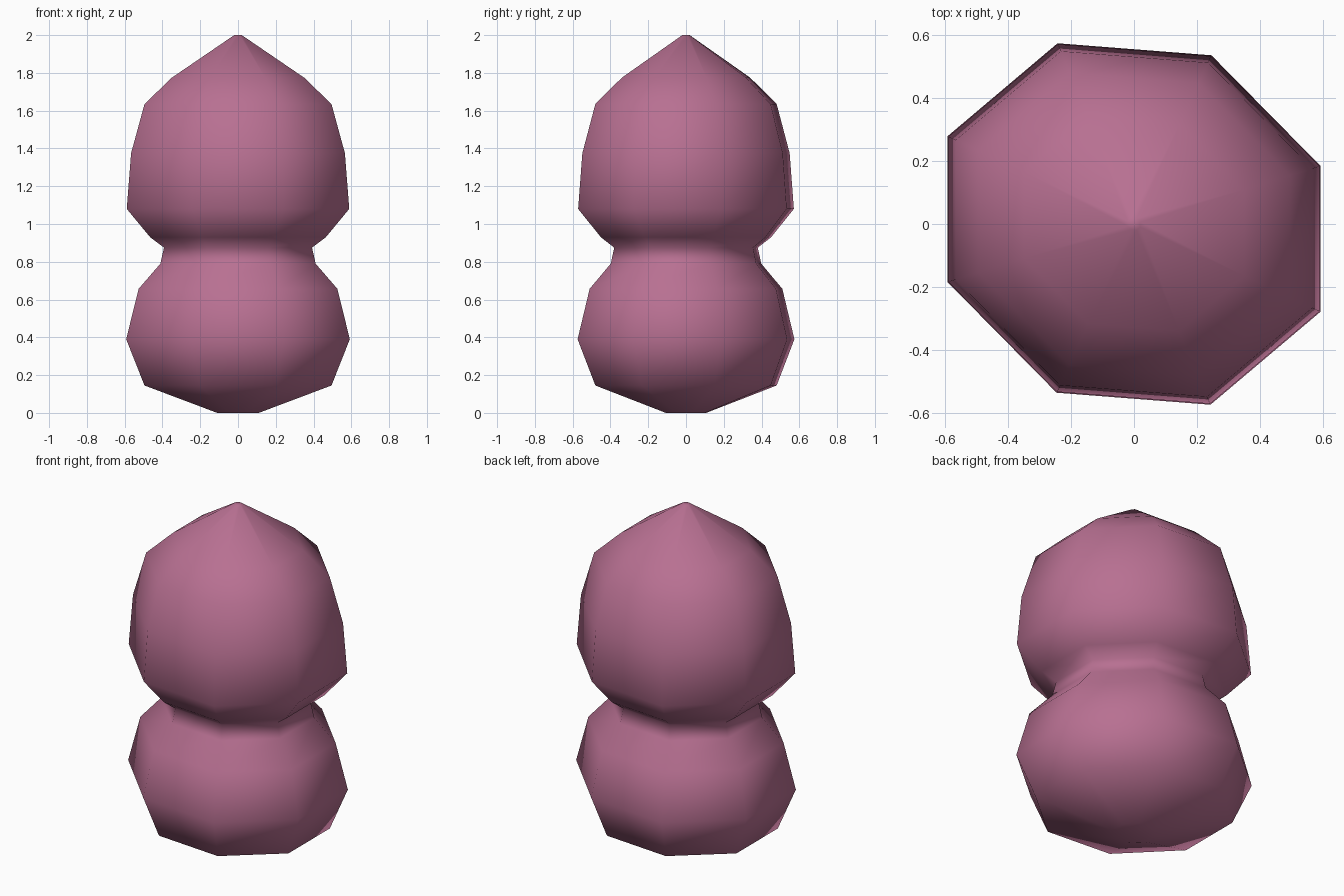
import bpy, bmesh

if "Cube" in bpy.data.objects:
    bpy.data.objects.remove(bpy.data.objects["Cube"])

# Half of the slightly skewed eight-sided cross-section; the rest is its half-turn
half = [(0.59, 0.184), (0.245, 0.534), (-0.242, 0.572), (-0.59, 0.278)]
section = half + [(-x, -y) for x, y in half]

# Profile: (half width in x, height)
profile = [(0.11, 0.0), (0.495, 0.145), (0.592, 0.39), (0.526, 0.657),
           (0.411, 0.79), (0.392, 0.875), (0.465, 0.93), (0.589, 1.08),
           (0.566, 1.375), (0.495, 1.635), (0.35, 1.775), (0.02, 2.0)]

pink = bpy.data.materials.new("dusty pink")
pink.diffuse_color = (0.479, 0.162, 0.287, 1)
pink.use_nodes = True
pink.node_tree.nodes["Principled BSDF"].inputs["Base Color"].default_value = pink.diffuse_color

# Two-lobed body, lofted ring by ring and capped at both ends
bm = bmesh.new()
rings = [[bm.verts.new((x * r / 0.59, y * r / 0.59, z)) for x, y in section]
         for r, z in profile]
n = len(section)
for low, high in zip(rings, rings[1:]):
    for i in range(n):
        j = (i + 1) % n
        bm.faces.new((low[i], low[j], high[j], high[i]))
bm.faces.new(rings[0][::-1])
bm.faces.new(rings[-1])
for f in bm.faces:
    f.smooth = True
bmesh.ops.recalc_face_normals(bm, faces=bm.faces[:])

mesh = bpy.data.meshes.new("two_lobed_body")
bm.to_mesh(mesh)
bm.free()
mesh.materials.append(pink)
body = bpy.data.objects.new("two_lobed_body", mesh)
bpy.context.collection.objects.link(body)
